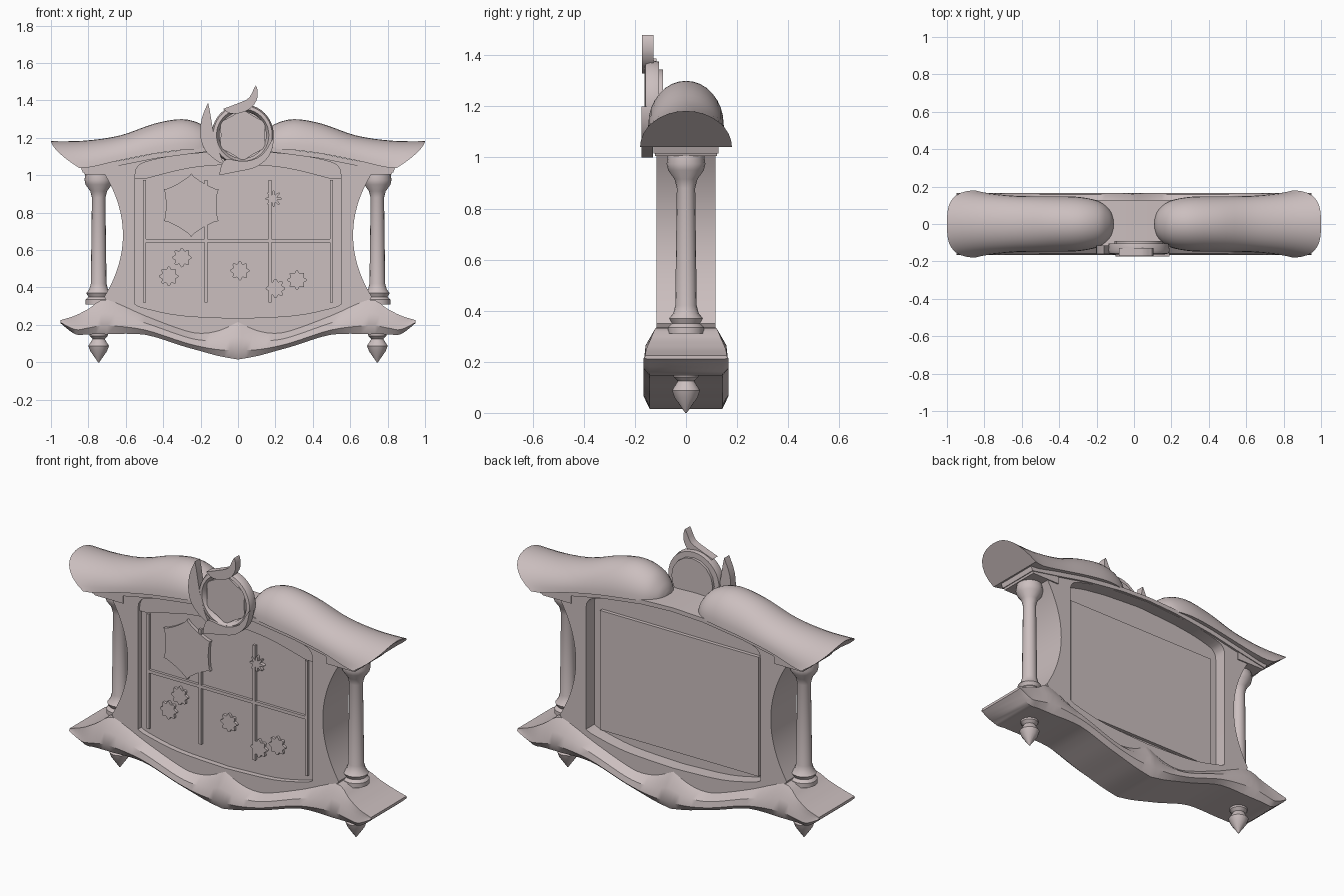
import bpy, bmesh
from math import sin, cos, pi, radians

old = bpy.data.objects.get("Cube")
if old:
    bpy.data.objects.remove(old, do_unlink=True)

stone = bpy.data.materials.new("pale_rose_grey")
stone.use_nodes = True
colour = (0.60, 0.52, 0.52, 1)
stone.diffuse_color = colour
stone.node_tree.nodes["Principled BSDF"].inputs["Base Color"].default_value = colour


def finish(ob, angle=35):
    ob.data.materials.clear()
    ob.data.materials.append(stone)
    bpy.ops.object.select_all(action="DESELECT")
    ob.select_set(True)
    bpy.context.view_layer.objects.active = ob
    bpy.ops.object.shade_smooth_by_angle(angle=radians(angle))
    return ob


def smooth(keys, n=4):
    """Catmull-Rom interpolation through tuples of any length."""
    out = []
    for i in range(len(keys) - 1):
        a, b, c, d = (keys[max(0, min(len(keys) - 1, i + k))] for k in (-1, 0, 1, 2))
        for s in range(n):
            t = s / n
            out.append(tuple(q + t * ((r - p) / 2 + t * (p - 2.5 * q + 2 * r - w / 2
                       + t * (1.5 * (q - r) + (w - p) / 2)))
                       for p, q, r, w in zip(a, b, c, d)))
    return out + [keys[-1]]


def mirrored(half):
    return half + [(-x, z) for x, z in reversed(half) if abs(x) > 1e-5]


def loft(name, rings, loop=False, angle=35):
    """Skin closed rings of points; cap the ends unless looped."""
    bm = bmesh.new()
    vs = [[bm.verts.new(p) for p in ring] for ring in rings]
    pairs = list(zip(vs, vs[1:])) + ([(vs[-1], vs[0])] if loop else [])
    for a, b in pairs:
        for i in range(len(a)):
            j = (i + 1) % len(a)
            bm.faces.new((a[i], a[j], b[j], b[i]))
    if not loop:
        bm.faces.new(vs[0])
        bm.faces.new(vs[-1])
    bmesh.ops.recalc_face_normals(bm, faces=bm.faces)
    me = bpy.data.meshes.new(name)
    bm.to_mesh(me)
    bm.free()
    ob = bpy.data.objects.new(name, me)
    bpy.context.collection.objects.link(ob)
    return finish(ob, angle)


def plate(name, outlines, y0, y1):
    """Extrude filled x-z outlines (later ones cut holes) between two depths."""
    cu = bpy.data.curves.new(name, "CURVE")
    cu.dimensions, cu.fill_mode = "2D", "BOTH"
    cu.extrude = (y1 - y0) / 2
    for pts in outlines:
        sp = cu.splines.new("POLY")
        sp.points.add(len(pts) - 1)
        for p, (x, z) in zip(sp.points, pts):
            p.co = (x, z, 0, 1)
        sp.use_cyclic_u = True
    ob = bpy.data.objects.new(name, cu)
    bpy.context.collection.objects.link(ob)
    ob.location.y = (y0 + y1) / 2
    ob.rotation_euler.x = pi / 2
    bpy.ops.object.select_all(action="DESELECT")
    ob.select_set(True)
    bpy.context.view_layer.objects.active = ob
    bpy.ops.object.convert(target="MESH")
    return finish(bpy.context.view_layer.objects.active)


def box(x0, x1, z0, z1):
    return [(x0, z0), (x1, z0), (x1, z1), (x0, z1)]


def lathe(name, x, profile, n=16):
    return loft(name, [[(x + r * cos(2 * pi * i / n), r * sin(2 * pi * i / n), z)
                        for i in range(n)] for r, z in profile])


def star(cx, cz, radius, depth, lobes, power=1, n=96):
    pts = []
    for i in range(n):
        a = 2 * pi * i / n
        r = radius - depth * (0.5 - 0.5 * cos(lobes * a)) ** power
        pts.append((cx + r * sin(a), cz + r * cos(a)))
    return pts


# Frame body with concave sides and an arched opening
waist = [(0.615 + 0.1 * (abs(k) / 8) ** 2, 0.68 - 0.33 * k / 8) for k in range(-8, 9)]
outer = mirrored([(0, 1.15), (0.2, 1.14), (0.55, 1.09), (0.8, 1.04), (0.82, 1.01)]
                 + waist + [(0.66, 0.25), (0.4, 0.14), (0, 0.1)])
arch = smooth([(0.55, 1.0), (0.54, 1.04), (0.49, 1.072), (0.3, 1.11), (0, 1.13)])[::-1]
sill = smooth([(0.55, 0.31), (0.5, 0.29), (0.3, 0.25), (0, 0.235)])
opening = mirrored(arch + sill)
plate("frame_body", [outer, opening], -0.115, 0.115)

# Panel, arched trim and raised back
plate("panel", [opening], -0.085, 0.04)
crown = smooth([(0.5, 0.98), (0.25, 1.04), (0, 1.06)])
plate("arch_trim", [mirrored(arch + [(0.55, 0.98)] + crown)], -0.1, -0.08)
plate("back_panel", [box(-0.5, 0.5, 0.3, 0.98)], 0.03, 0.06)

# Window bars
for i, x in enumerate((-0.5, -0.17, 0.17, 0.5)):
    plate(f"upright_bar_{i}", [box(x - 0.008, x + 0.008, 0.32, 0.975)], -0.1, -0.08)
plate("cross_bar", [box(-0.5, 0.5, 0.64, 0.658)], -0.1, -0.08)

# Ornaments on the panel
plate("large_gear", [star(-0.25, 0.84, 0.17, 0.035, 6, 0.3)], -0.104, -0.08)
for i, (x, z) in enumerate([(-0.37, 0.46), (-0.3, 0.56), (0.01, 0.49), (0.2, 0.395), (0.315, 0.44)]):
    plate(f"small_flower_{i}", [star(x, z, 0.052, 0.014, 8)], -0.1, -0.08)
plate("spark", [star(0.19, 0.875, 0.045, 0.025, 8)], -0.104, -0.08)

# Base: x, top, bottom, half depth at the top
half_base = smooth([(0, 0.215, 0.015, 0.115), (0.1, 0.17, 0.033, 0.115), (0.2, 0.155, 0.06, 0.115),
                    (0.3, 0.175, 0.088, 0.115), (0.5, 0.25, 0.148, 0.115), (0.7, 0.335, 0.15, 0.115),
                    (0.8, 0.285, 0.15, 0.14), (0.87, 0.25, 0.15, 0.155), (0.95, 0.225, 0.21, 0.16)])
stations = [(-x, t, b, w) for x, t, b, w in half_base[:0:-1]] + half_base
rings = []
for x, t, b, w in stations:
    side = [(w, 1), (max(w, 0.158), 0.62), (0.166, 0.25), (0.142, 0)]
    section = side + [(-y, f) for y, f in reversed(side)]
    rings.append([(x, y, b + f * (t - b)) for y, f in section])
loft("base", rings)

# Cornice strip beneath the roof
edge = [(0, 1.155), (0.2, 1.148), (0.45, 1.115), (0.65, 1.075), (0.84, 1.04)]
plate("cornice", [mirrored(edge + [(x - 0.01, z - 0.025) for x, z in edge[:0:-1]] + [(0, 1.132)])],
      -0.127, 0.127)

# Roof halves: apex x, apex z, edge z, half depth, slant of the end
roof = smooth([(0.11, 1.165, 1.14, 0.025, 0), (0.13, 1.21, 1.14, 0.075, 0), (0.19, 1.27, 1.14, 0.122, 0),
               (0.3, 1.3, 1.135, 0.145, 0), (0.45, 1.275, 1.115, 0.148, 0), (0.63, 1.213, 1.08, 0.15, 0),
               (0.82, 1.185, 1.045, 0.165, 0.04), (1, 1.182, 1.04, 0.18, 0.15)])
column = [(0.07, 0.31), (0.07, 0.335), (0.055, 0.35), (0.066, 0.37), (0.05, 0.39), (0.042, 0.42),
          (0.036, 0.88), (0.045, 0.915), (0.07, 0.95), (0.076, 0.975), (0.072, 1.0), (0.07, 1.02)]
finial = [(0.05, 0.155), (0.048, 0.14), (0.032, 0.125), (0.055, 0.088), (0.045, 0.06), (0.003, 0)]
for side, s in (("left", 1), ("right", -1)):
    loft(f"{side}_roof", [[(s * (x - k * (1 - sin(pi * i / 16)) ** 1.5), w * cos(pi * i / 16),
                            e + (t - e) * sin(pi * i / 16)) for i in range(17)]
                          for x, t, e, w, k in roof])
    lathe(f"{side}_column", s * 0.745, column)
    lathe(f"{side}_finial", s * 0.745, finial)
    plate(f"{side}_column_cap", [[(s * 0.64, 1.005), (s * 0.82, 1.005), (s * 0.835, 1.045), (s * 0.64, 1.07)]],
          -0.122, 0.122)

# Crest: round rim, toothed disc and three curling leaves
cx, cz = 0.025, 1.215
rim = [(0.125, -0.105), (0.125, -0.14), (0.14, -0.162), (0.158, -0.158), (0.166, -0.14), (0.16, -0.105)]
loft("crest_rim", [[(cx + r * sin(2 * pi * i / 40), y, cz + r * cos(2 * pi * i / 40)) for r, y in rim]
                   for i in range(40)], loop=True)
plate("crest_disc", [star(cx, cz, 0.135, 0.018, 6, 0.5)], -0.148, -0.105)
plate("crest_back", [star(cx, cz, 0.13, 0, 1, 1, 16)], -0.107, -0.09)
top_leaf = [(-0.08, 1.355), (0, 1.385), (0.06, 1.415), (0.095, 1.48), (0.105, 1.42), (0.075, 1.365),
            (0.02, 1.335), (-0.04, 1.33)]
left_leaf = [(-0.16, 1.388), (-0.195, 1.3), (-0.2, 1.2), (-0.165, 1.12), (-0.08, 1.06), (-0.1, 1.12),
             (-0.125, 1.2), (-0.14, 1.28), (-0.15, 1.34)]
low_leaf = [(-0.1, 1.0), (0, 1.02), (0.1, 1.045), (0.17, 1.11), (0.19, 1.2), (0.13, 1.11),
            (0.04, 1.075), (-0.06, 1.085), (-0.09, 1.05)]
for name, leaf, y in (("top_leaf", top_leaf, -0.172), ("left_leaf", left_leaf, -0.16), ("low_leaf", low_leaf, -0.175)):
    plate(name, [smooth(leaf + leaf[:1], 3)[:-1]], y, y + 0.045)
